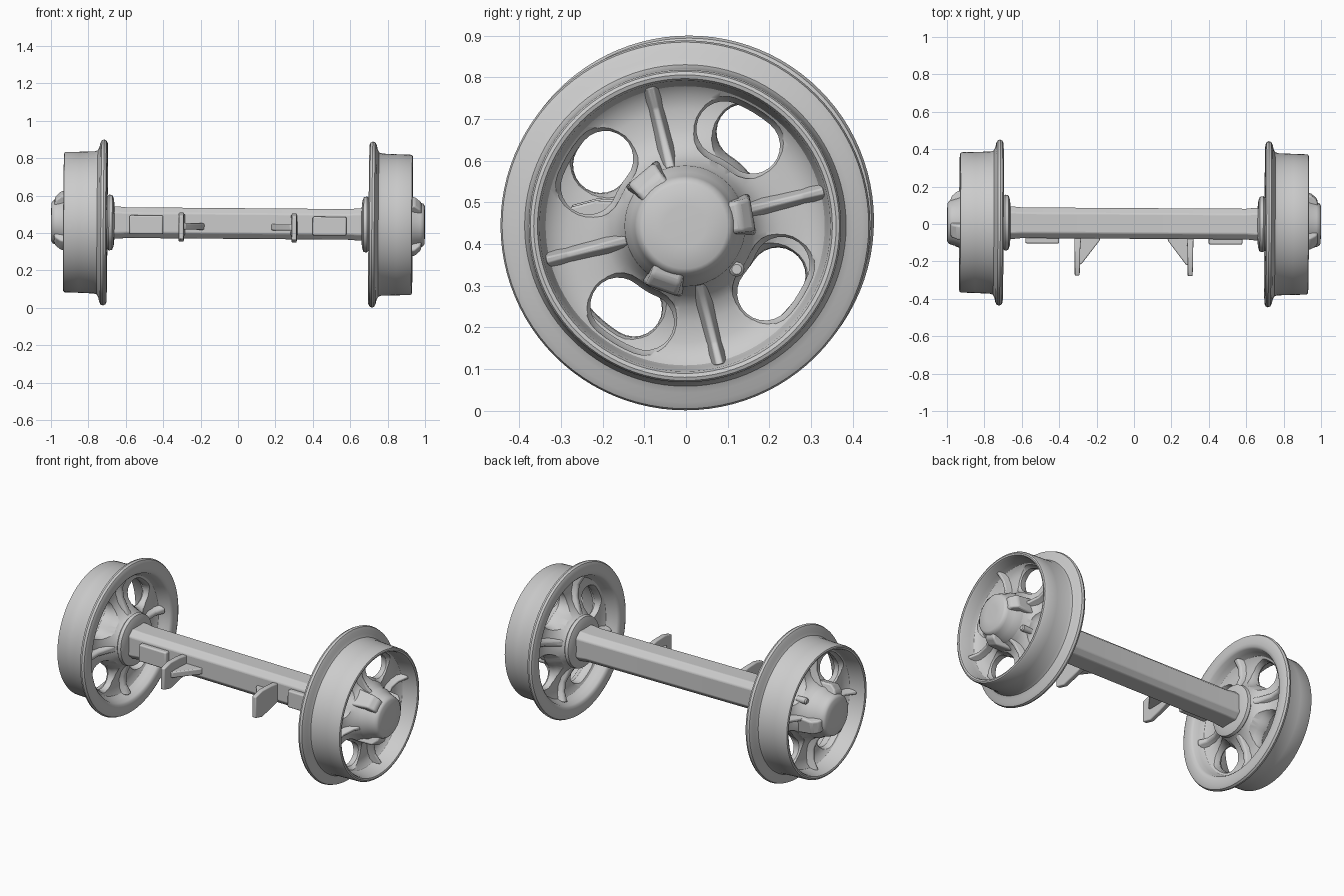
import bpy, bmesh
from math import sin, cos, pi, radians
from mathutils import Matrix, Vector

if "Cube" in bpy.data.objects:
    bpy.data.objects.remove(bpy.data.objects["Cube"])

# The axle sits slightly tilted; parts are modelled around the x axis and then placed
PLACE = (Matrix.Translation((0, 0.003, 0.4505))
         @ Matrix.Rotation(-0.006, 4, 'Z') @ Matrix.Rotation(0.008, 4, 'Y'))


def finish(bm, name, bevel=0.0, place=True, angle=35):
    bmesh.ops.recalc_face_normals(bm, faces=bm.faces)
    if place:
        bm.transform(PLACE)
    me = bpy.data.meshes.new(name)
    bm.to_mesh(me)
    bm.free()
    ob = bpy.data.objects.new(name, me)
    bpy.context.collection.objects.link(ob)
    if bevel:
        m = ob.modifiers.new("soft_edges", 'BEVEL')
        m.width, m.segments, m.limit_method = bevel, 3, 'ANGLE'
        m.angle_limit = radians(25)
    smooth(ob, angle)
    return ob


def smooth(ob, angle=35):
    bpy.ops.object.select_all(action='DESELECT')
    ob.select_set(True)
    bpy.context.view_layer.objects.active = ob
    bpy.ops.object.shade_smooth_by_angle(angle=radians(angle))


def loft(rings):
    """Skin a row of equal-length closed rings and cap both ends."""
    bm = bmesh.new()
    vs = [[bm.verts.new(p) for p in ring] for ring in rings]
    n = len(vs[0])
    for a, b in zip(vs, vs[1:]):
        for i in range(n):
            bm.faces.new((a[i], a[(i + 1) % n], b[(i + 1) % n], b[i]))
    bm.faces.new(vs[0])
    bm.faces.new(vs[-1])
    return bm


def lathe(profile, s, n=96):
    return loft([[(s * x, r * cos(2 * pi * i / n), r * sin(2 * pi * i / n))
                  for i in range(n)] for x, r in profile])


def polar(s, x, r, t, deg):
    """Point at radius r, tangential offset t, on a spoke direction."""
    a = radians(deg)
    return (s * x, r * cos(a) - t * sin(a), r * sin(a) + t * cos(a))


def rib(name, stations, s, deg, bevel):
    """Tapered radial rib: stations of (radius, base x, top x, base width, top width)."""
    rings = []
    for r, xb, xt, wb, wt in stations:
        rings.append([polar(s, xb, r, -wb / 2, deg), polar(s, xt, r, -wt / 2, deg),
                      polar(s, xt, r, wt / 2, deg), polar(s, xb, r, wb / 2, deg)])
    return finish(loft(rings), name, bevel)


def bean_cutter(s, deg):
    """Curved slot, flared towards both faces of the web."""
    rings = []
    for x, half in ((0.70, 0.100), (0.765, 0.079), (0.785, 0.069),
                    (0.812, 0.067), (0.832, 0.079), (0.90, 0.084)):
        rm, span, ring = 0.250, radians(9), []
        mid = radians(deg)
        for end in (1, -1):
            c = mid + end * span
            for k in range(13):
                b = c + (0 if end == 1 else pi) + pi * k / 12
                ring.append((s * x, rm * cos(c) + half * cos(b), rm * sin(c) + half * sin(b)))
            for f in ((0.5, 0, -0.5) if end == 1 else (-0.5, 0, 0.5)):
                r = rm - half if end == 1 else rm + half
                ring.append((s * x, r * cos(mid + f * span), r * sin(mid + f * span)))
        rings.append(ring)
    return finish(loft(rings), "slot_cutter")


# Half-section of hub, web, rim, flange and tread: (x, radius)
WHEEL = [(0.66, 0.085), (0.664, 0.125), (0.672, 0.146), (0.690, 0.150), (0.698, 0.142),
         (0.715, 0.150), (0.745, 0.180), (0.768, 0.215), (0.780, 0.26), (0.778, 0.31),
         (0.765, 0.338), (0.740, 0.353), (0.712, 0.362), (0.703, 0.372), (0.700, 0.388),
         (0.700, 0.425), (0.706, 0.438), (0.718, 0.444), (0.731, 0.440), (0.739, 0.425),
         (0.744, 0.402), (0.752, 0.386), (0.768, 0.380), (0.85, 0.377), (0.923, 0.375),
         (0.930, 0.371), (0.933, 0.363), (0.930, 0.354), (0.920, 0.349), (0.87, 0.342),
         (0.845, 0.335), (0.828, 0.315), (0.820, 0.28), (0.822, 0.23), (0.832, 0.195),
         (0.852, 0.170), (0.875, 0.155), (0.90, 0.145)]
HUB_CAP = [(0.86, 0.150), (0.915, 0.145), (0.94, 0.130), (0.975, 0.120),
           (0.990, 0.114), (0.998, 0.102), (1.0, 0.05)]

for side, s, phase, lug0 in (("right", 1, 14, 10), ("left", -1, 4, -10)):
    # wheel with four curved lightening slots
    wheel = finish(lathe(WHEEL, s), side + "_wheel")
    for k in range(4):
        cutter = bean_cutter(s, phase + 45 + 90 * k)
        m = wheel.modifiers.new("slot", 'BOOLEAN')
        m.operation, m.solver, m.object = 'DIFFERENCE', 'EXACT', cutter
        bpy.context.view_layer.objects.active = wheel
        bpy.ops.object.modifier_apply(modifier=m.name)
        bpy.data.objects.remove(cutter)
    smooth(wheel, 32)

    # ribs on the outer and inner faces of the web
    for k in range(4):
        d = phase + 90 * k
        rib(side + "_outer_rib", [(0.12, 0.81, 0.925, 0.07, 0.018), (0.17, 0.81, 0.880, 0.06, 0.016),
                                  (0.23, 0.81, 0.855, 0.045, 0.014), (0.29, 0.81, 0.857, 0.04, 0.014),
                                  (0.343, 0.82, 0.885, 0.05, 0.016)], s, d, 0.004)
        rib(side + "_inner_rib", [(0.12, 0.79, 0.695, 0.10, 0.04), (0.17, 0.79, 0.722, 0.08, 0.03),
                                  (0.24, 0.79, 0.752, 0.06, 0.022), (0.30, 0.79, 0.752, 0.06, 0.022),
                                  (0.350, 0.78, 0.728, 0.08, 0.03)], s, d, 0.008)

    # hub cap with three clamping lugs and a small bolt
    finish(lathe(HUB_CAP, s, 48), side + "_hub_cap")
    for k in range(3):
        rib(side + "_hub_lug", [(0.08, 0.84, 0.988, 0.10, 0.075), (0.135, 0.84, 0.978, 0.10, 0.075),
                                (0.165, 0.84, 0.945, 0.105, 0.08)], s, lug0 + 120 * k, 0.010)
    bolt = lathe([(0.83, 0.018), (0.885, 0.018), (0.892, 0.012)], s, 12)
    bolt.transform(Matrix.Translation(Vector(polar(s, 0, 0.162, 0, lug0 - s * 50)) * 1.0))
    finish(bolt, side + "_hub_bolt")

    # pad on the front face of the axle
    pad = bmesh.new()
    bmesh.ops.create_cube(pad, size=1, matrix=Matrix.Translation((s * 0.49, -0.085, -0.01))
                          @ Matrix.Diagonal((0.18, 0.05, 0.10, 1)))
    finish(pad, side + "_axle_pad", 0.008)

    # bracket plate reaching forward, narrowing slightly at the tip
    rings = [[(s * (x0 + dx), y, z) for dx, z in ((-w, lo), (w, lo), (w, hi), (-w, hi))]
             for x0, y, w, lo, hi in ((0.300, -0.07, 0.018, -0.06, 0.045),
                                      (0.302, -0.14, 0.015, -0.08, 0.054),
                                      (0.302, -0.22, 0.014, -0.10, 0.056),
                                      (0.302, -0.28, 0.013, -0.085, 0.040))]
    finish(loft(rings), side + "_bracket_plate", 0.006)

    # triangular gusset bracing the plate towards the middle
    tri = ((0.30, -0.07), (0.175, -0.07), (0.185, -0.095), (0.28, -0.22), (0.30, -0.22))
    rings = [[(s * x, y, z) for x, y in tri] for z in (-0.035, 0.0)]
    finish(loft(rings), side + "_bracket_gusset", 0.006)

# square axle beam with chamfered corners
h, c = 0.082, 0.052
octagon = [(h, c), (c, h), (-c, h), (-h, c), (-h, -c), (-c, -h), (c, -h), (h, -c)]
rings = [[(x, y * k, z * k) for y, z in octagon]
         for x, k in ((-0.70, 1.06), (-0.64, 1.05), (-0.60, 1.0), (0.60, 1.0), (0.64, 1.05), (0.70, 1.06))]
finish(loft(rings), "axle_beam", 0.006, angle=25)
